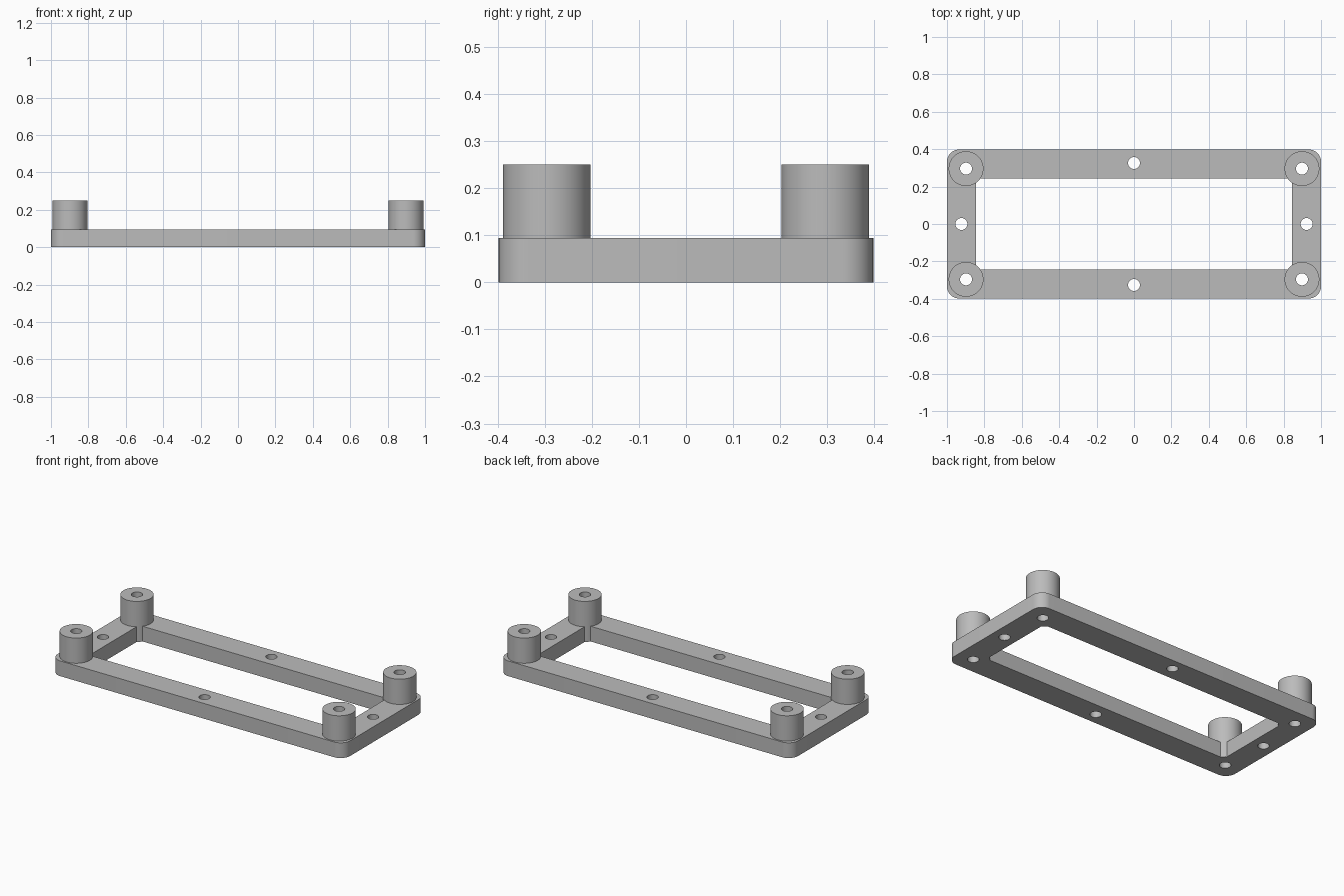
import bpy
import bmesh

if "Cube" in bpy.data.objects:
    bpy.data.objects.remove(bpy.data.objects["Cube"], do_unlink=True)

HEIGHT = 0.094
BOSS_TOP = 0.25
BOSS_X, BOSS_Y = 0.898, 0.296
BOSS_R, HOLE_R = 0.093, 0.032

grey = bpy.data.materials.new("plain grey")
grey.use_nodes = True
colour = (0.5, 0.5, 0.5, 1)
grey.diffuse_color = colour
grey.node_tree.nodes["Principled BSDF"].inputs["Base Color"].default_value = colour


def box(name, half_x, half_y, z0, z1, corner=0):
    """Upright block with optionally rounded vertical edges."""
    bpy.ops.mesh.primitive_cube_add(size=1, location=(0, 0, (z0 + z1) / 2))
    ob = bpy.context.object
    ob.name = name
    ob.scale = (2 * half_x, 2 * half_y, z1 - z0)
    bpy.ops.object.transform_apply(location=True, rotation=True, scale=True)
    if corner:
        bm = bmesh.new()
        bm.from_mesh(ob.data)
        upright = [e for e in bm.edges
                   if abs(e.verts[0].co.z - e.verts[1].co.z) > 0.01]
        bmesh.ops.bevel(bm, geom=upright, offset=corner, segments=12,
                        profile=0.5, affect='EDGES')
        bm.to_mesh(ob.data)
        bm.free()
    ob.data.materials.append(grey)
    return ob


def cylinder(name, x, y, radius, z0, z1, sides):
    bpy.ops.mesh.primitive_cylinder_add(
        vertices=sides, radius=radius, depth=z1 - z0,
        location=(x, y, (z0 + z1) / 2))
    ob = bpy.context.object
    ob.name = name
    ob.data.materials.append(grey)
    return ob


def combine(target, tool, operation):
    """Apply a boolean and discard the tool."""
    mod = target.modifiers.new(operation.title(), 'BOOLEAN')
    mod.operation = operation
    mod.solver = 'EXACT'
    mod.object = tool
    bpy.context.view_layer.objects.active = target
    bpy.ops.object.modifier_apply(modifier=mod.name)
    bpy.data.objects.remove(tool, do_unlink=True)


# Rectangular frame with rounded outer corners and a sharp opening
frame = box("mounting_frame", 1.0, 0.398, 0, HEIGHT, corner=0.065)
combine(frame, box("opening_cutter", 0.846, 0.243, -0.1, 0.3), 'DIFFERENCE')

corners = [(sx * BOSS_X, sy * BOSS_Y) for sx in (-1, 1) for sy in (-1, 1)]
middles = [(0, 0.326), (0, -0.326), (0.923, 0), (-0.923, 0)]

# Corner standoffs run the full height of the frame
for x, y in corners:
    combine(frame, cylinder("standoff", x, y, BOSS_R, 0, BOSS_TOP, 64), 'UNION')

# Screw holes through standoffs and rail middles
for x, y in corners + middles:
    combine(frame, cylinder("hole_cutter", x, y, HOLE_R, -0.1, 0.4, 32), 'DIFFERENCE')

bpy.ops.object.select_all(action='DESELECT')
frame.select_set(True)
bpy.context.view_layer.objects.active = frame
bpy.ops.object.shade_smooth_by_angle(angle=0.5)
